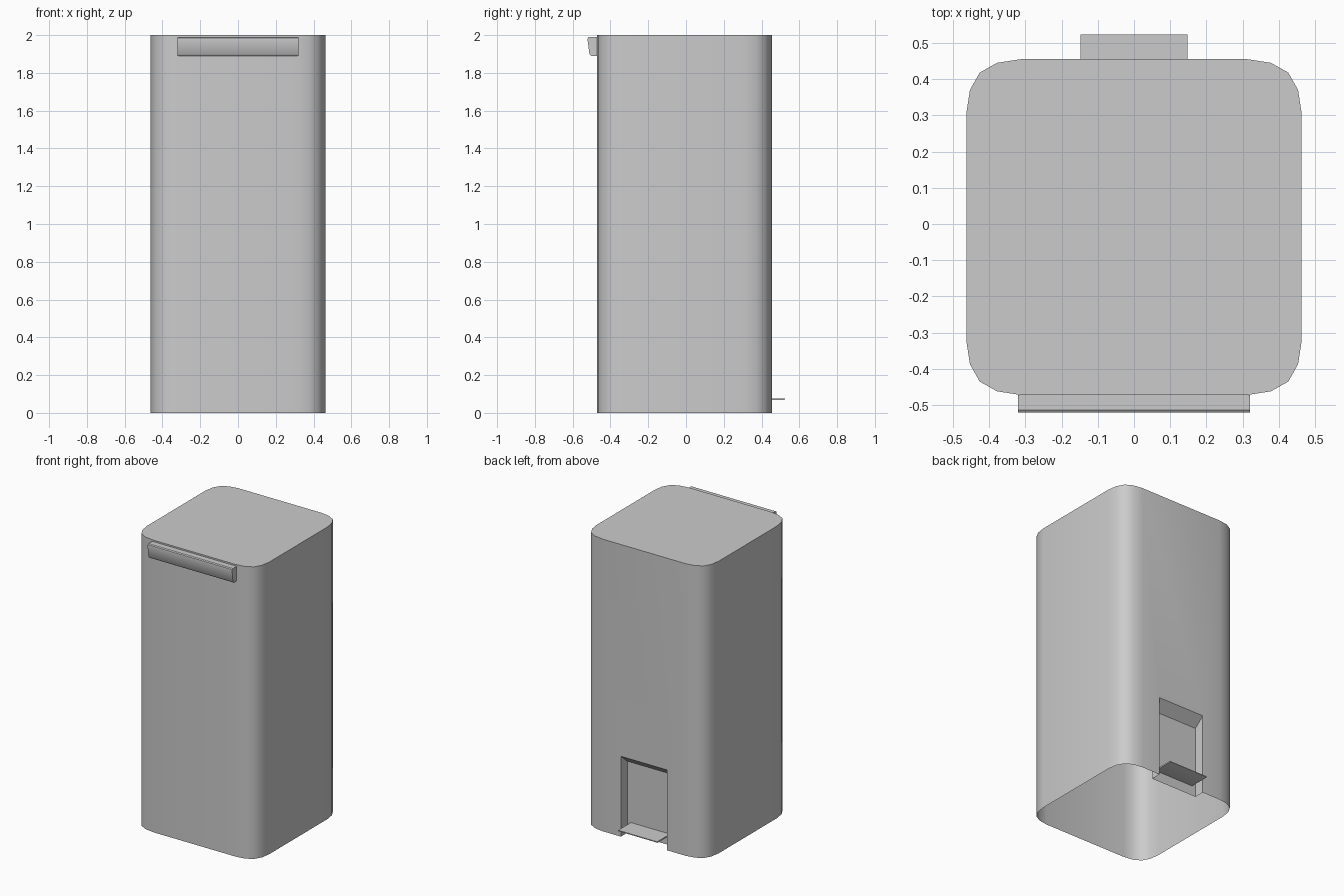
import bpy, bmesh
from math import radians

if "Cube" in bpy.data.objects:
    bpy.data.objects.remove(bpy.data.objects["Cube"])

H, W = 2.0, 0.463            # height, half width
YB, YF = 0.455, -0.472       # back and front wall
NW, NH, ND = 0.175, 0.55, 0.07   # pedal niche half width, height, depth


def finish(name, bm, smooth=True):
    bmesh.ops.remove_doubles(bm, verts=bm.verts, dist=1e-5)
    bmesh.ops.recalc_face_normals(bm, faces=bm.faces)
    me = bpy.data.meshes.new(name)
    bm.to_mesh(me)
    bm.free()
    ob = bpy.data.objects.new(name, me)
    bpy.context.collection.objects.link(ob)
    if smooth:
        bpy.context.view_layer.objects.active = ob
        ob.select_set(True)
        bpy.ops.object.shade_smooth_by_angle(angle=radians(32))
        ob.select_set(False)
    return ob


def face(bm, *pts):
    return bm.faces.new([bm.verts.new(p) for p in pts])


# Rounded-square outline, starting at the back right and running clockwise
corner = [(0.15, 0), (0.085, 0.01), (0.037, 0.037), (0.01, 0.085), (0, 0.15)]
right = [(W - a, YB - b) for a, b in corner]
right += [(W - a, YF + b) for a, b in reversed(corner)]
outline = right + [(-x, y) for x, y in reversed(right)]

# Body: open-bottomed shell with a flat top
bm = bmesh.new()
for (x0, y0), (x1, y1) in zip(outline, outline[1:]):
    face(bm, (x0, y0, 0), (x1, y1, 0), (x1, y1, H), (x0, y0, H))
face(bm, *[(x, y, H) for x, y in outline])

# Back wall around the niche, and the niche itself with a sloped ceiling
e, yi, hi = right[0][0], YB - ND, NH - 0.06
for s in (1, -1):
    face(bm, (s * e, YB, 0), (s * NW, YB, 0), (s * NW, YB, NH), (s * e, YB, H))
    face(bm, (s * NW, YB, 0), (s * NW, yi, 0), (s * NW, yi, hi), (s * NW, YB, NH))
face(bm, (e, YB, H), (NW, YB, NH), (-NW, YB, NH), (-e, YB, H))
face(bm, (NW, YB, NH), (-NW, YB, NH), (-NW, yi, hi), (NW, yi, hi))
face(bm, (NW, yi, hi), (-NW, yi, hi), (-NW, yi, 0), (NW, yi, 0))
finish("bin_body", bm)


def extrude_x(name, profile, half):
    bm = bmesh.new()
    f = face(bm, *[(-half, y, z) for y, z in profile])
    r = bmesh.ops.extrude_face_region(bm, geom=[f])
    vs = [v for v in r["geom"] if isinstance(v, bmesh.types.BMVert)]
    bmesh.ops.translate(bm, verts=vs, vec=(2 * half, 0, 0))
    return finish(name, bm)


# Lid grip on the front
extrude_x("lid_grip", [(YF, 1.99), (-0.513, 1.99), (-0.52, 1.985), (-0.521, 1.972),
                       (-0.511, 1.9), (-0.503, 1.89), (YF, 1.89)], 0.32)

# Foot pedal in the niche
extrude_x("foot_pedal", [(yi, 0.068), (0.518, 0.068), (0.523, 0.071),
                         (0.523, 0.077), (yi, 0.077)], 0.148)
